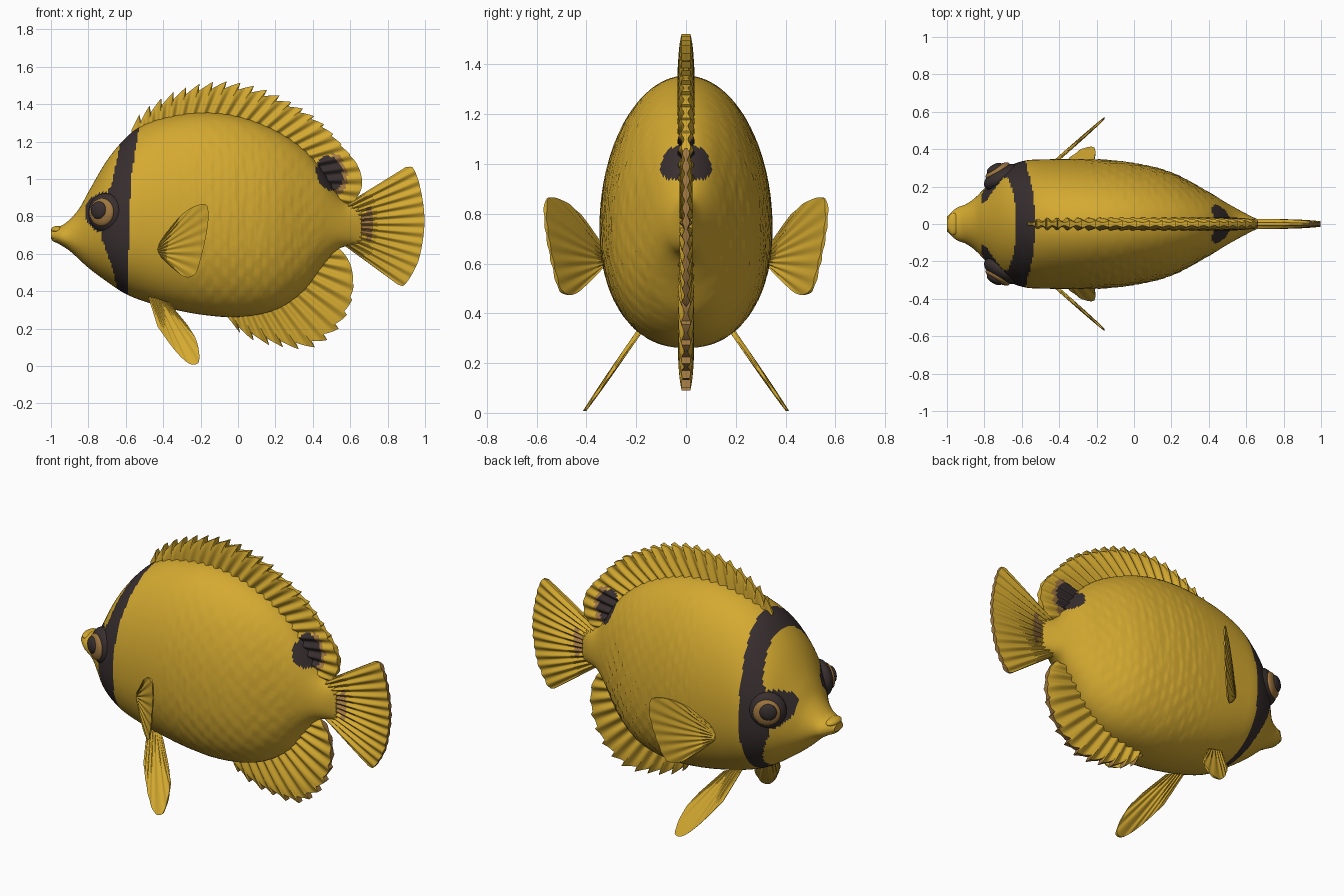
import bpy, bmesh, math
from mathutils import Vector

if "Cube" in bpy.data.objects:
    bpy.data.objects.remove(bpy.data.objects["Cube"])


def material(name, rgb):
    m = bpy.data.materials.new(name)
    m.diffuse_color = (*rgb, 1)
    m.use_nodes = True
    m.node_tree.nodes["Principled BSDF"].inputs["Base Color"].default_value = m.diffuse_color
    return m


MATS = [material("yellow", (0.66, 0.40, 0.03)),
        material("dark brown", (0.04, 0.028, 0.028)),
        material("tan", (0.34, 0.18, 0.05))]
YELLOW, DARK, TAN = 0, 1, 2


def finish(ob, angle=40):
    bpy.ops.object.select_all(action='DESELECT')
    ob.select_set(True)
    bpy.context.view_layer.objects.active = ob
    bpy.ops.object.shade_smooth_by_angle(angle=math.radians(angle))


def loft(name, rings, colour):
    """Skin closed rings; colour(face centre, index round the ring)."""
    bm = bmesh.new()
    vs = [[bm.verts.new(p) for p in r] for r in rings]
    n = len(rings[0])
    for a, b in zip(vs, vs[1:]):
        for j in range(n):
            k = (j + 1) % n
            f = bm.faces.new((a[j], a[k], b[k], b[j]))
            f.material_index = colour(f.calc_center_median(), j)
    for end in (vs[0], vs[-1]):
        f = bm.faces.new(end)
        f.material_index = colour(f.calc_center_median(), 0)
    bmesh.ops.recalc_face_normals(bm, faces=bm.faces)
    me = bpy.data.meshes.new(name)
    bm.to_mesh(me)
    bm.free()
    for m in MATS:
        me.materials.append(m)
    ob = bpy.data.objects.new(name, me)
    bpy.context.collection.objects.link(ob)
    finish(ob)
    return ob


def smooth(table, x):
    """Smooth curve through (x, value) pairs."""
    x = min(max(x, table[0][0]), table[-1][0])
    i = 0
    while i < len(table) - 2 and x > table[i + 1][0]:
        i += 1

    def slope(k):
        a, b = table[max(k - 1, 0)], table[min(k + 1, len(table) - 1)]
        return (b[1] - a[1]) / (b[0] - a[0])
    (x0, y0), (x1, y1) = table[i], table[i + 1]
    h = x1 - x0
    t = (x - x0) / h
    return (y0 * (1 + 2 * t) * (1 - t) ** 2 + slope(i) * h * t * (1 - t) ** 2
            + y1 * t * t * (3 - 2 * t) + slope(i + 1) * h * t * t * (t - 1))


def curve(points):
    """Point on a smooth path, by fraction of its length."""
    d = [0]
    for a, b in zip(points, points[1:]):
        d.append(d[-1] + math.dist(a, b))
    xs = [(s / d[-1], p[0]) for s, p in zip(d, points)]
    zs = [(s / d[-1], p[1]) for s, p in zip(d, points)]
    return lambda u: Vector((smooth(xs, u), smooth(zs, u)))


# Body outline
TOP = [(-1, .725), (-.97, .74), (-.92, .765), (-.85, .84), (-.8, .93), (-.7, 1.1),
       (-.6, 1.22), (-.52, 1.28), (-.4, 1.325), (-.2, 1.355), (0, 1.335), (.2, 1.26),
       (.35, 1.16), (.45, 1.05), (.53, .92), (.58, .87), (.66, .85)]
BOTTOM = [(-1, .68), (-.97, .66), (-.9, .615), (-.8, .525), (-.7, .45), (-.6, .385),
          (-.5, .345), (-.4, .315), (-.2, .275), (0, .262), (.2, .3), (.35, .4),
          (.45, .53), (.53, .62), (.6, .645), (.66, .65)]
WIDTH = [(-1, .04), (-.95, .085), (-.9, .105), (-.85, .14), (-.8, .19), (-.7, .29),
         (-.6, .335), (-.5, .345), (-.2, .345), (0, .325), (.2, .275), (.4, .17),
         (.5, .11), (.6, .055), (.66, .025)]
# Face band edges by height
BAND_FRONT = [(.35, -.64), (.5, -.665), (.7, -.73), (.85, -.72), (1.0, -.67), (1.3, -.61)]
BAND_REAR = [(.35, -.585), (.5, -.59), (.7, -.58), (1.0, -.57), (1.3, -.525)]


def in_spot(c, grow=1.0):
    return ((c.x - .49) / .072) ** 2 + ((c.z - 1.03 + .25 * (c.x - .49)) / .092) ** 2 < grow


def body_colour(c, j):
    if smooth(BAND_FRONT, c.z) < c.x < smooth(BAND_REAR, c.z):
        return DARK
    if math.hypot(c.x + .715, c.z - .82) < .105 or in_spot(c):
        return DARK
    return YELLOW


def scale_relief(x, z):
    """Low overlapping scales in staggered rows, fading out at the ends."""
    fade = max(0, min(1, (x + .35) / .2, (.5 - x) / .15))
    row = math.floor(z / .05)
    col = (x / .085 + .5 * (row % 2)) % 1
    across = (z / .05) % 1 - .5
    return .006 * fade * ((col + across * across) % 1 - .5)


N, M = 190, 104
rings = []
for i in range(N + 1):
    x = -1 + 1.66 * i / N
    top, bot, w = smooth(TOP, x), smooth(BOTTOM, x), smooth(WIDTH, x)
    mid = bot + .43 * (top - bot)
    ring = []
    for j in range(M):
        a = 2 * math.pi * j / M
        s, c = math.sin(a), math.cos(a)
        p = 1.0 if s > 0 else .88
        y = w * math.copysign(abs(c) ** p, c)
        z = mid + (top - mid if s > 0 else mid - bot) * math.copysign(abs(s) ** p, s)
        y += c * scale_relief(x, z)
        ring.append((x, y, z))
    rings.append(ring)
loft("body", rings, body_colour)


def fin(name, base, outer, thick, rays, teeth=0, side=lambda x, z: 0,
        rim=YELLOW, colour=lambda c: YELLOW, n=150, m=14):
    """Ribbed sheet between a base path and an outer path in the xz plane."""
    b, o = curve(base), curve(outer)
    rings = []
    for i in range(n + 1):
        u = i / n
        p, q = b(u), o(u)
        saw = (u * rays) % 1
        q = q + (q - p).normalized() * teeth * saw * max(0, min(1, 2.6 * (.85 - u)))
        front, back = [], []
        for k in range(m + 1):
            v = k / m
            r = p.lerp(q, v)
            rib = .72 + .28 * math.cos(2 * math.pi * rays * u)
            t = thick * rib * (1 - .45 * v ** 4)
            t *= min(1, .3 + 12 * min(u, 1 - u))
            y = side(r.x, r.y)
            front.append((r.x, y - t, r.y))
            back.append((r.x, y + t, r.y))
        rings.append(front + back[::-1])
    return loft(name, rings, lambda c, j: rim if j == m else colour(c))


def dorsal_colour(c):
    if in_spot(c):
        return DARK
    return TAN if c.x > .5 and in_spot(c, 1.75) else YELLOW


# Fins on the centre line
fin("dorsal_fin",
    [(-.56, 1.2), (-.4, 1.27), (-.2, 1.3), (0, 1.28), (.2, 1.2), (.35, 1.1),
     (.45, .98), (.5, .9), (.5, .85)],
    [(-.57, 1.26), (-.46, 1.36), (-.3, 1.445), (-.1, 1.485), (.08, 1.46), (.25, 1.395),
     (.42, 1.3), (.56, 1.165), (.645, 1.06), (.662, .96), (.62, .885), (.54, .86)],
    .034, 24, .045, colour=dorsal_colour, n=240)
fin("anal_fin",
    [(-.08, .3), (.1, .31), (.22, .36), (.35, .45), (.45, .56), (.5, .64)],
    [(-.06, .265), (.02, .2), (.1, .165), (.2, .14), (.3, .125), (.4, .14), (.5, .205),
     (.57, .3), (.61, .42), (.605, .53), (.56, .61), (.51, .645)],
    .032, 14, .045, rim=TAN)
fin("tail_fin",
    [(.56, .855), (.57, .75), (.56, .65)],
    [(.9, 1.065), (.935, 1.06), (.975, .95), (.997, .77), (.97, .58), (.93, .49),
     (.885, .43), (.855, .435)],
    .027, 13, rim=TAN,
    colour=lambda c: TAN if abs(c.x - .695) < .022 and .67 < c.z < .85 else YELLOW)

# Paired fins and eyes
for s, label in ((-1, "right"), (1, "left")):
    fin(label + "_pectoral_fin",
        [(-.42, .66), (-.43, .62), (-.41, .58)],
        [(-.36, .745), (-.3, .81), (-.23, .855), (-.17, .862), (-.158, .8), (-.17, .7),
         (-.2, .57), (-.23, .49), (-.28, .475), (-.36, .53)],
        .013, 11, side=lambda x, z: s * (.335 + .88 * (x + .42)), n=90)
    fin(label + "_pelvic_fin",
        [(-.48, .37), (-.43, .36), (-.37, .34)],
        [(-.43, .21), (-.33, .075), (-.255, .01), (-.21, .02), (-.22, .13), (-.27, .22)],
        .013, 7, side=lambda x, z: s * (.185 + .69 * (.33 - z)), n=70)

    # Eye: dark socket, tan iris, dark pupil stacked along the gaze
    gaze = Vector((-.5, .85 * s, .05)).normalized()
    centre = Vector((-.708, .25 * s, .82))
    for part, r, depth, out, shift, mat in (
            ("eye_socket", .104, .055, 0, 0, DARK),
            ("iris", .074, .026, .041, 0, TAN),
            ("pupil", .047, .022, .054, .01, DARK)):
        bpy.ops.mesh.primitive_uv_sphere_add(
            segments=32, ring_count=16, radius=1,
            location=centre + gaze * out + Vector((-shift, 0, shift)))
        ob = bpy.context.object
        ob.name = label + "_" + part
        ob.scale = (r, r, depth)
        ob.rotation_euler = gaze.to_track_quat('Z', 'Y').to_euler()
        ob.data.materials.append(MATS[mat])
        finish(ob)

# Lips
for name, x, z, r in (("upper_lip", -.965, .727, .022), ("lower_lip", -.96, .678, .02)):
    bpy.ops.mesh.primitive_uv_sphere_add(segments=24, ring_count=12, radius=1,
                                         location=(x, 0, z))
    ob = bpy.context.object
    ob.name = name
    ob.scale = (.035, .06, r)
    ob.data.materials.append(MATS[YELLOW])
    finish(ob)
